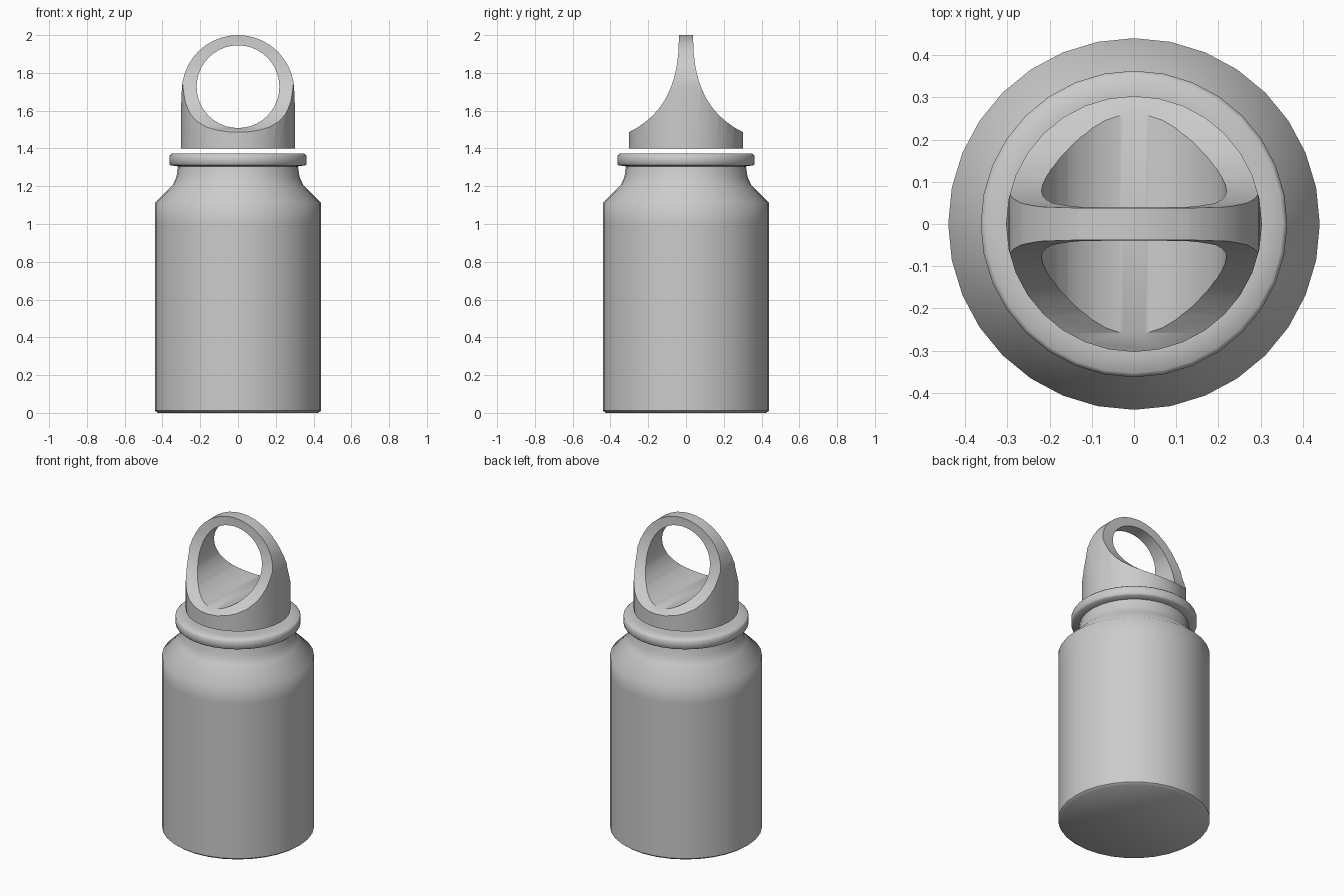
import bpy, bmesh, math

if "Cube" in bpy.data.objects:
    bpy.data.objects.remove(bpy.data.objects["Cube"])

SIDES = 32


def make_object(name, bm):
    bmesh.ops.recalc_face_normals(bm, faces=bm.faces)
    mesh = bpy.data.meshes.new(name)
    bm.to_mesh(mesh)
    bm.free()
    obj = bpy.data.objects.new(name, mesh)
    bpy.context.collection.objects.link(obj)
    return obj


def lathe(name, profile):
    """Revolve (radius, z) points around z, closing both ends."""
    bm = bmesh.new()
    rings = []
    for r, z in profile:
        rings.append([bm.verts.new((r * math.cos(2 * math.pi * i / SIDES),
                                    r * math.sin(2 * math.pi * i / SIDES), z))
                      for i in range(SIDES)])
    for a, b in zip(rings, rings[1:]):
        for i in range(SIDES):
            j = (i + 1) % SIDES
            bm.faces.new((a[i], a[j], b[j], b[i]))
    bm.faces.new(rings[0])
    bm.faces.new(rings[-1])
    return make_object(name, bm)


def extrude_outline(name, outline, axis):
    """Extrude an outline of (side, z) points right through along x or y."""
    bm = bmesh.new()
    ends = []
    for d in (-0.6, 0.6):
        ends.append([bm.verts.new((s, d, z) if axis == 'y' else (d, s, z)) for s, z in outline])
    n = len(outline)
    for i in range(n):
        j = (i + 1) % n
        bm.faces.new((ends[0][i], ends[0][j], ends[1][j], ends[1][i]))
    bm.faces.new(ends[0])
    bm.faces.new(ends[1])
    return make_object(name, bm)


def boolean(obj, cutter, operation):
    mod = obj.modifiers.new(cutter.name, 'BOOLEAN')
    mod.operation = operation
    mod.solver = 'EXACT'
    mod.object = cutter
    cutter.hide_render = True
    bpy.context.view_layer.objects.active = obj
    bpy.ops.object.modifier_apply(modifier=mod.name)
    bpy.data.objects.remove(cutter)


def smooth(obj, degrees):
    bpy.ops.object.select_all(action='DESELECT')
    obj.select_set(True)
    bpy.context.view_layer.objects.active = obj
    bpy.ops.object.shade_smooth_by_angle(angle=math.radians(degrees))


# Bottle: body, shoulder, neck and rolled rim
bottle = lathe("bottle_body", [
    (0.425, 0.0), (0.44, 0.012), (0.44, 1.0), (0.44, 1.112), (0.346, 1.205),
    (0.326, 1.25), (0.317, 1.305), (0.355, 1.31), (0.363, 1.318),
    (0.363, 1.362), (0.353, 1.372), (0.30, 1.372)])
smooth(bottle, 50)

# Cap: a round plug trimmed by a front arch and a flared side outline
cap = lathe("carry_cap", [(0.303, 1.4), (0.303, 2.1)])

arch = [(0.298 * math.cos(math.pi * i / 20), 1.702 + 0.298 * math.sin(math.pi * i / 20))
        for i in range(21)]
arch = [(0.315, 1.3)] + arch + [(-0.315, 1.3)]
boolean(cap, extrude_outline("arch_trim", arch, 'y'), 'INTERSECT')

flare = [(0.35, 1.3), (0.35, 1.466), (0.30, 1.487), (0.258, 1.51), (0.215, 1.54), (0.173, 1.577),
         (0.138, 1.617), (0.107, 1.665), (0.083, 1.715), (0.064, 1.77),
         (0.05, 1.83), (0.041, 1.9), (0.038, 1.97), (0.038, 2.2)]
flare += [(-y, z) for y, z in reversed(flare)]
boolean(cap, extrude_outline("flare_trim", flare, 'x'), 'INTERSECT')

# Finger hole through the cap
hole = [(0.219 * math.cos(2 * math.pi * i / 40), 1.727 + 0.219 * math.sin(2 * math.pi * i / 40))
        for i in range(40)]
boolean(cap, extrude_outline("finger_hole", hole, 'y'), 'DIFFERENCE')
smooth(cap, 30)
